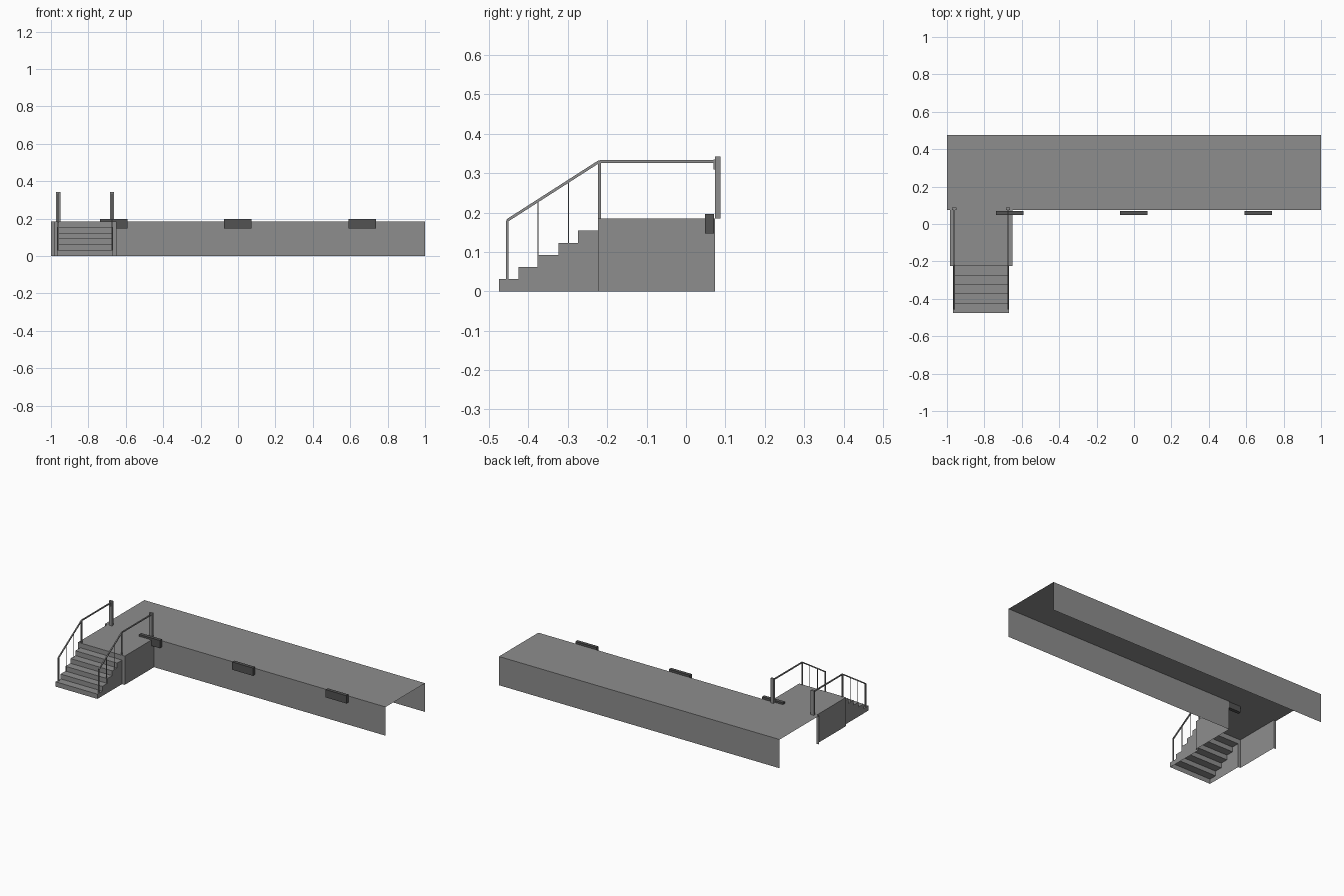
import bpy
import bmesh
from mathutils import Vector

cube = bpy.data.objects.get("Cube")
if cube:
    bpy.data.objects.remove(cube)


def material(name, value):
    mat = bpy.data.materials.new(name)
    mat.use_nodes = True
    colour = (value, value, value, 1)
    mat.diffuse_color = colour
    bsdf = next(n for n in mat.node_tree.nodes if n.type == "BSDF_PRINCIPLED")
    bsdf.inputs["Base Color"].default_value = colour
    return mat


CONCRETE = material("concrete grey", 0.27)
RUBBER = material("dark rubber", 0.085)


def make(name, polygons, mat):
    """Object from a list of polygons, each a list of points."""
    bm = bmesh.new()
    for poly in polygons:
        bm.faces.new([bm.verts.new(p) for p in poly])
    bmesh.ops.remove_doubles(bm, verts=bm.verts, dist=0.0001)
    mesh = bpy.data.meshes.new(name)
    bm.to_mesh(mesh)
    bm.free()
    mesh.materials.append(mat)
    obj = bpy.data.objects.new(name, mesh)
    bpy.context.collection.objects.link(obj)
    return obj


def sweep_x(profile, x0, x1):
    """Quads that carry an open y-z profile from x0 to x1."""
    return [[(x0, *a), (x1, *a), (x1, *b), (x0, *b)]
            for a, b in zip(profile, profile[1:])]


def bar(name, start, end, width, depth, mat):
    """Square-ended bar in a y-z plane; width is along x."""
    a, b = Vector(start), Vector(end)
    along = (b - a).normalized()
    u = Vector((width / 2, 0, 0))
    v = along.cross(Vector((1, 0, 0))) * depth / 2
    ring = [u + v, v - u, -u - v, u - v]
    polys = [[a + p for p in ring][::-1], [b + p for p in ring]]
    for p, q in zip(ring, ring[1:] + ring[:1]):
        polys.append([a + p, a + q, b + q, b + p])
    return make(name, polys, mat)


TOP = 0.185                        # deck height
FRONT, BACK = 0.074, 0.475         # deck edges
LAND_L, LAND_R, LAND_Y = -0.983, -0.65, -0.224
STAIR_L, STAIR_R, STAIR_Y = -0.967, -0.669, -0.475

# Main deck: thin shell with open ends and underside
make("platform_deck", sweep_x([(FRONT, TOP), (BACK, TOP), (BACK, 0)], -1, 1), CONCRETE)
for name, x0, x1 in (("platform_front", LAND_R, 1), ("platform_front_end", -1, LAND_L)):
    make(name, sweep_x([(FRONT, 0), (FRONT, TOP)], x0, x1), CONCRETE)

# Landing: top, two sides and narrow front returns beside the stair
landing = sweep_x([(LAND_Y, TOP), (FRONT, TOP)], LAND_L, LAND_R)
landing.append([(LAND_L, y, z) for y, z in
                ((FRONT, 0), (LAND_Y, 0), (LAND_Y, TOP), (FRONT, TOP))])
landing.append([(LAND_R, y, z) for y, z in
                ((LAND_Y, 0), (FRONT, 0), (FRONT, TOP), (LAND_Y, TOP))])
for x0, x1 in ((LAND_L, STAIR_L), (STAIR_R, LAND_R)):
    landing += sweep_x([(LAND_Y, 0), (LAND_Y, TOP)], x0, x1)
make("landing", landing, CONCRETE)

# Stair: stepped sheet with closed sides and open underside
STEPS = 5
run, rise = (LAND_Y - STAIR_Y) / STEPS, TOP / (STEPS + 1)
steps = [(STAIR_Y, 0)]
for i in range(STEPS):
    steps += [(STAIR_Y + i * run, (i + 1) * rise),
              (STAIR_Y + (i + 1) * run, (i + 1) * rise)]
stair = sweep_x(steps + [(LAND_Y, TOP)], STAIR_L, STAIR_R)
outline = steps + [(LAND_Y, 0)]
stair.append([(STAIR_L, *p) for p in outline])
stair.append([(STAIR_R, *p) for p in reversed(outline)])
make("stair", stair, CONCRETE)

# Dock bumpers
for name, x in (("right", -0.665), ("middle", -0.002), ("left", 0.664)):
    bar(name + "_bumper", (x, 0.0595, 0.147), (x, 0.0595, 0.197), 0.148, 0.022, RUBBER)

# Handrails on both sides of the stair
KNEE, FOOT, RAIL_Z = -0.22, -0.454, 0.33
FOOT_Z = 0.18
for side, x in (("right", -0.961), ("left", -0.674)):
    def rail_part(part, y0, z0, y1, z1, width=0.007, depth=0.007):
        bar(f"{side}_{part}", (x, y0, z0), (x, y1, z1), width, depth, CONCRETE)

    rail_part("end_post", 0.081, TOP, 0.081, 0.342, 0.022, 0.014)
    rail_part("rail_bracket", 0.0725, 0.31, 0.0725, 0.335, 0.007, 0.005)
    rail_part("level_rail", KNEE, RAIL_Z, 0.076, RAIL_Z)
    rail_part("sloped_rail", FOOT, FOOT_Z, KNEE, RAIL_Z)
    rail_part("top_post", KNEE, TOP, KNEE, RAIL_Z)
    rail_part("foot_post", FOOT, rise, FOOT, FOOT_Z)
    for n, y, step in ((1, -0.376, 2), (2, -0.298, 4)):
        z = FOOT_Z + (RAIL_Z - FOOT_Z) * (y - FOOT) / (KNEE - FOOT)
        rail_part(f"baluster_{n}", y, step * rise, y, z, 0.003, 0.003)
